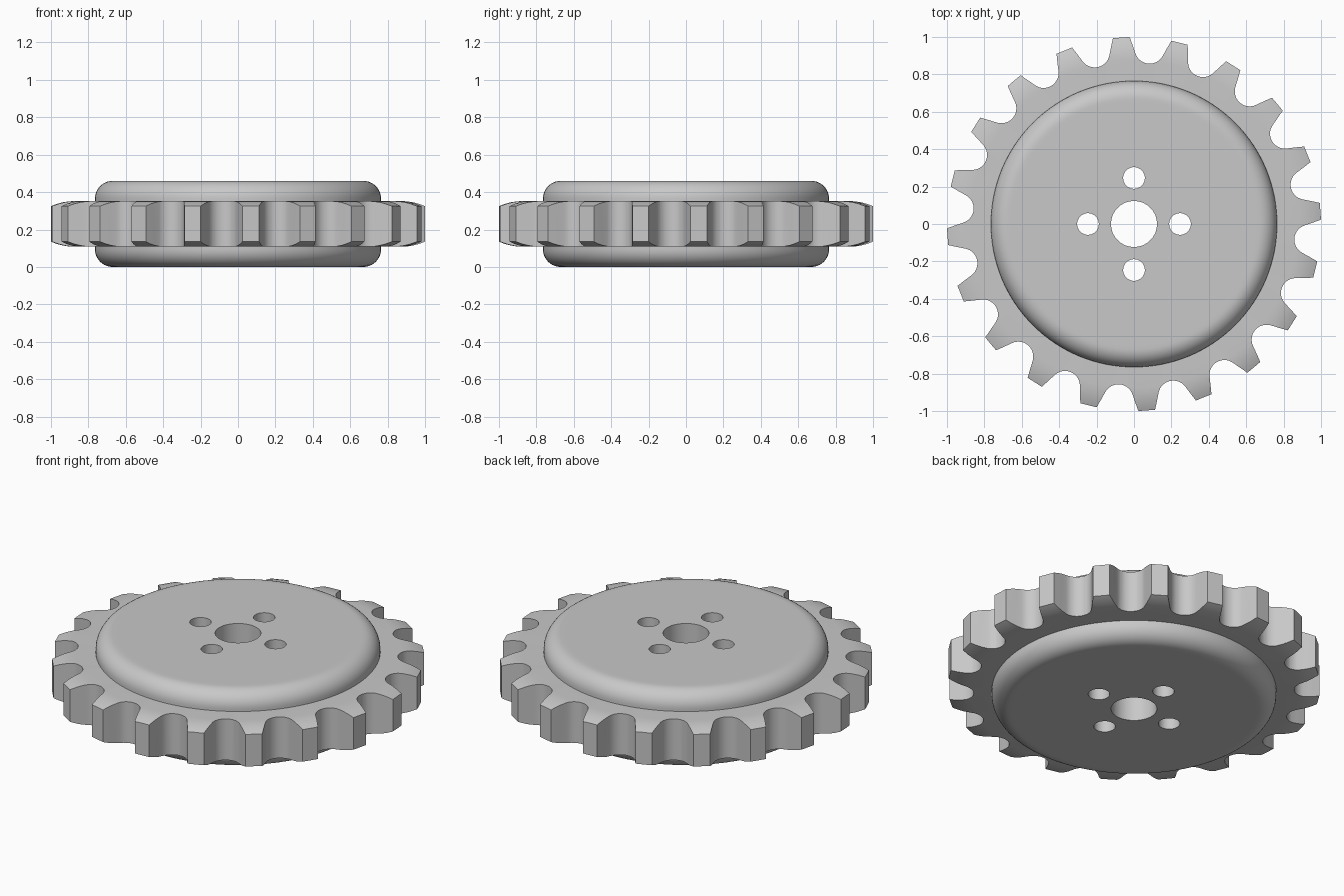
import bpy, bmesh
from math import sin, cos, pi, radians

cube = bpy.data.objects.get("Cube")
if cube:
    bpy.data.objects.remove(cube, do_unlink=True)

HEIGHT, MID = 0.46, 0.23
TEETH, PHASE = 20, radians(3.9)
ROOT = 0.861

steel = bpy.data.materials.new("grey_steel")
steel.use_nodes = True
colour = (0.58, 0.58, 0.58, 1)
steel.diffuse_color = colour
steel.node_tree.nodes["Principled BSDF"].inputs["Base Color"].default_value = colour


def make_object(name, bm):
    bmesh.ops.recalc_face_normals(bm, faces=bm.faces)
    mesh = bpy.data.meshes.new(name)
    bm.to_mesh(mesh)
    bm.free()
    mesh.materials.append(steel)
    obj = bpy.data.objects.new(name, mesh)
    bpy.context.collection.objects.link(obj)
    return obj


def lathe(name, profile, segments, closed=False):
    """Revolve (radius, z) points; open profiles get flat end caps."""
    bm = bmesh.new()
    rings = [[bm.verts.new((r * cos(2 * pi * i / segments), r * sin(2 * pi * i / segments), z))
              for i in range(segments)] for r, z in profile]
    pairs = list(zip(rings, rings[1:]))
    if closed:
        pairs.append((rings[-1], rings[0]))
    else:
        bm.faces.new(rings[0])
        bm.faces.new(rings[-1])
    for a, b in pairs:
        for i in range(segments):
            j = (i + 1) % segments
            bm.faces.new((a[i], a[j], b[j], b[i]))
    return make_object(name, bm)


def prism(name, outlines, z0, z1):
    """Extrude one or more 2D outlines between two heights."""
    bm = bmesh.new()
    for outline in outlines:
        low = [bm.verts.new((x, y, z0)) for x, y in outline]
        high = [bm.verts.new((x, y, z1)) for x, y in outline]
        bm.faces.new(low)
        bm.faces.new(high)
        for i in range(len(low)):
            j = (i + 1) % len(low)
            bm.faces.new((low[i], low[j], high[j], high[i]))
    return make_object(name, bm)


def circle(x, y, r, n):
    return [(x + r * cos(2 * pi * i / n), y + r * sin(2 * pi * i / n)) for i in range(n)]


def apply_boolean(obj, cutter, operation):
    cutter.hide_render = True
    mod = obj.modifiers.new("cut", "BOOLEAN")
    mod.operation, mod.object, mod.solver = operation, cutter, "EXACT"
    bpy.context.view_layer.update()
    result = bpy.data.meshes.new_from_object(obj.evaluated_get(bpy.context.evaluated_depsgraph_get()))
    obj.modifiers.clear()
    obj.data = result
    bpy.data.objects.remove(cutter, do_unlink=True)


# Hub: disc with rounded rims, bored with a shaft hole and four bolt holes
RADIUS, FILLET = 0.765, 0.095
arc = [(RADIUS - FILLET + FILLET * sin(a), HEIGHT - FILLET + FILLET * cos(a))
       for a in (pi / 2 * i / 10 for i in range(11))]
upper = [(0.65, HEIGHT)] + arc
lower = [(r, HEIGHT - z) for r, z in reversed(upper)]
hub = lathe("hub", upper + lower, 128)

holes = [circle(0, 0, 0.123, 64)]
holes += [circle(0.246 * cos(k * pi / 2), 0.246 * sin(k * pi / 2), 0.058, 40) for k in range(4)]
apply_boolean(hub, prism("hole_cutter", holes, -0.1, HEIGHT + 0.1), "DIFFERENCE")

# Toothed ring: annulus thinning toward the tips, trimmed by the tooth outline
HALF = 0.122
radii = [0.72, 0.875] + [0.875 + 0.03 * i for i in range(1, 7)]
top = [(r, MID + HALF - 1.73 * max(r - 0.875, 0) ** 2) for r in radii]
bottom = [(r, 2 * MID - z) for r, z in reversed(top)]
ring = lathe("toothed_ring", top + bottom, 120, closed=True)

# One tooth gap: round seat running into steep flanks
SEAT = 0.08
seat = [(SEAT * sin(a), SEAT - SEAT * cos(a)) for a in (radians(-64 + 8 * i) for i in range(17))]
flank = [(0.092, 0.09), (0.112, 0.1327)]
gap = [(-u, v) for u, v in reversed(flank)] + seat + flank
outline = []
for k in range(TEETH):
    a = PHASE + (k + 0.5) * 2 * pi / TEETH
    for u, v in gap:
        r = ROOT + v
        outline.append((r * cos(a) - u * sin(a), r * sin(a) + u * cos(a)))
apply_boolean(ring, prism("tooth_cutter", [outline], -0.1, HEIGHT + 0.1), "INTERSECT")

# Smooth shading with crisp edges
bpy.ops.object.select_all(action="DESELECT")
for obj in (hub, ring):
    obj.select_set(True)
bpy.context.view_layer.objects.active = hub
bpy.ops.object.shade_smooth_by_angle(angle=radians(30))
